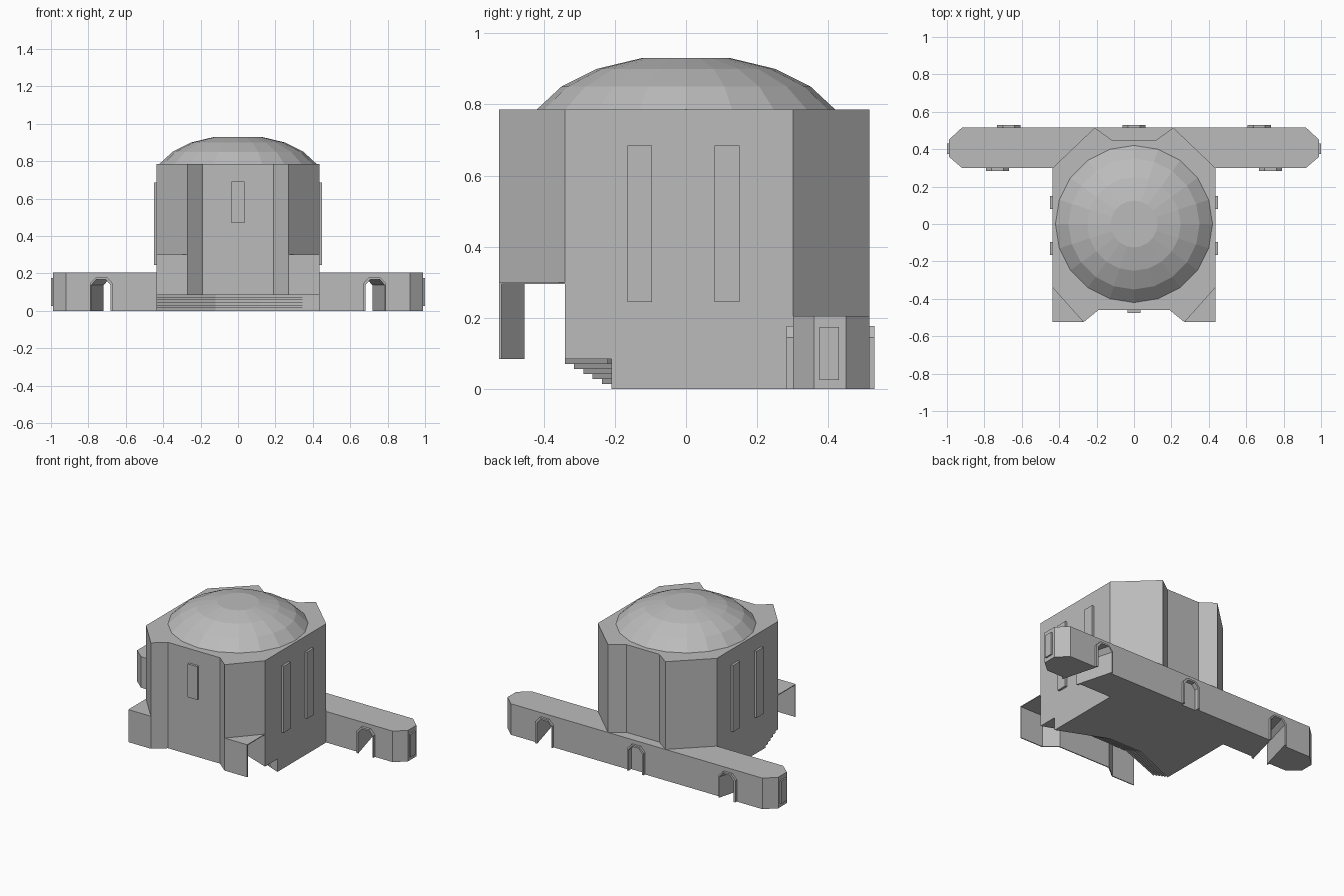
import bpy, bmesh
from math import cos, sin, tau

if "Cube" in bpy.data.objects:
    bpy.data.objects.remove(bpy.data.objects["Cube"])

stone = bpy.data.materials.new("grey stone")
stone.use_nodes = True
GREY = (0.5, 0.5, 0.5, 1)
stone.diffuse_color = GREY
stone.node_tree.nodes["Principled BSDF"].inputs["Base Color"].default_value = GREY


def loft(name, loops):
    """Solid through a list of matching 3D loops, capped at both ends."""
    bm = bmesh.new()
    rings = [[bm.verts.new(p) for p in loop] for loop in loops]
    n = len(rings[0])
    for a, b in zip(rings, rings[1:]):
        for i in range(n):
            j = (i + 1) % n
            bm.faces.new((a[i], a[j], b[j], b[i]))
    bm.faces.new(rings[0][::-1])
    bm.faces.new(rings[-1])
    bmesh.ops.recalc_face_normals(bm, faces=bm.faces)
    mesh = bpy.data.meshes.new(name)
    bm.to_mesh(mesh)
    bm.free()
    mesh.materials.append(stone)
    ob = bpy.data.objects.new(name, mesh)
    bpy.context.collection.objects.link(ob)
    return ob


def prism(name, plan, z0, z1):
    return loft(name, [[(x, y, z) for x, y in plan] for z in (z0, z1)])


def box(name, x0, x1, y0, y1, z0, z1):
    return prism(name, [(x0, y0), (x1, y0), (x1, y1), (x0, y1)], z0, z1)


def mirrored(half):
    """Close a plan given as its +x half, listed front to back."""
    return half + [(-x, y) for x, y in reversed(half)]


def arch(x, y, w, shoulder, top, base=0):
    outline = [(-w, base), (-w, shoulder), (-w / 2, top),
               (w / 2, top), (w, shoulder), (w, base)]
    return [(x + dx, y, z) for dx, z in outline]


def cut(target, cutter):
    mod = target.modifiers.new("opening", 'BOOLEAN')
    mod.operation = 'DIFFERENCE'
    mod.solver = 'EXACT'
    mod.object = cutter
    cutter.hide_render = True
    cutter.hide_set(True)


# Main hall: upper walls with chamfered corners and notched front and back
back = [(0.435, 0.3), (0.21, 0.515), (0.12, 0.45)]
prism("upper_hall", mirrored([(0.19, -0.46), (0.27, -0.525), (0.435, -0.34)] + back), 0.3, 0.785)
prism("lower_hall", mirrored([(0.12, -0.22), (0.435, -0.34)] + back), 0.085, 0.3)

# Stepped base under the hall, receding towards the ground
STEPS = 6
for k in range(STEPS):
    t = k / (STEPS - 1)
    side, mid = -0.21 - 0.13 * t, -0.08 - 0.14 * t
    plan = [(-0.435, side), (-0.12, mid), (0.12, mid), (0.435, -0.21)]
    plan += back + [(-x, y) for x, y in reversed(back)]
    prism("base_step", plan, 0.085 * k / STEPS, 0.085 * (k + 1) / STEPS)

# Porch screen: thin front wall with triangular corner ledges
face = [(0.19, -0.46), (0.27, -0.525), (0.435, -0.525)]
outer = [(-x, y) for x, y in reversed(face)] + face
inner = [(x, y + 0.006) for x, y in reversed(outer)]
prism("porch_screen", outer + inner, 0.085, 0.3)
for s in (-1, 1):
    prism("corner_ledge", [(s * 0.27, -0.525), (s * 0.435, -0.525), (s * 0.435, -0.34)], 0.295, 0.3)

# Faceted dome
SIDES = 20
loft("dome", [[(r * cos(tau * i / SIDES), r * sin(tau * i / SIDES), z) for i in range(SIDES)]
              for r, z in ((0.42, 0.785), (0.35, 0.85), (0.25, 0.9), (0.125, 0.93))])

# Raised window panels
box("front_window", -0.035, 0.035, -0.475, -0.45, 0.47, 0.69)
for s in (-1, 1):
    for y in (-0.13, 0.115):
        box("side_window", s * 0.42, s * 0.45, y - 0.035, y + 0.035, 0.245, 0.685)

# Long rear wing with chamfered ends and end panels
wing = prism("rear_wing", mirrored([(0.92, 0.3), (0.99, 0.36), (0.99, 0.45), (0.92, 0.515)]), 0, 0.205)
for s in (-1, 1):
    box("end_panel", s * 0.97, s, 0.375, 0.43, 0.025, 0.175)

# Slanted arched passages through the wing, framed on both faces
for s in (-1, 1):
    hole = loft("passage_cutter", [arch(s * 0.745, 0.24, 0.052, 0.137, 0.167, -0.05),
                                   arch(s * 0.655, 0.57, 0.052, 0.137, 0.167, -0.05)])
    front = loft("front_arch", [arch(s * 0.73, y, 0.062, 0.145, 0.178) for y in (0.283, 0.31)])
    rear = loft("rear_arch", [arch(s * 0.67, y, 0.062, 0.145, 0.178) for y in (0.505, 0.53)])
    for ob in (wing, front, rear):
        cut(ob, hole)

# Blind arched doorway in the middle of the rear face
hole = loft("doorway_cutter", [arch(0, y, 0.05, 0.137, 0.167, -0.05) for y in (0.5, 0.57)])
door = loft("rear_doorway", [arch(0, y, 0.062, 0.145, 0.178) for y in (0.49, 0.53)])
for ob in (wing, door):
    cut(ob, hole)
